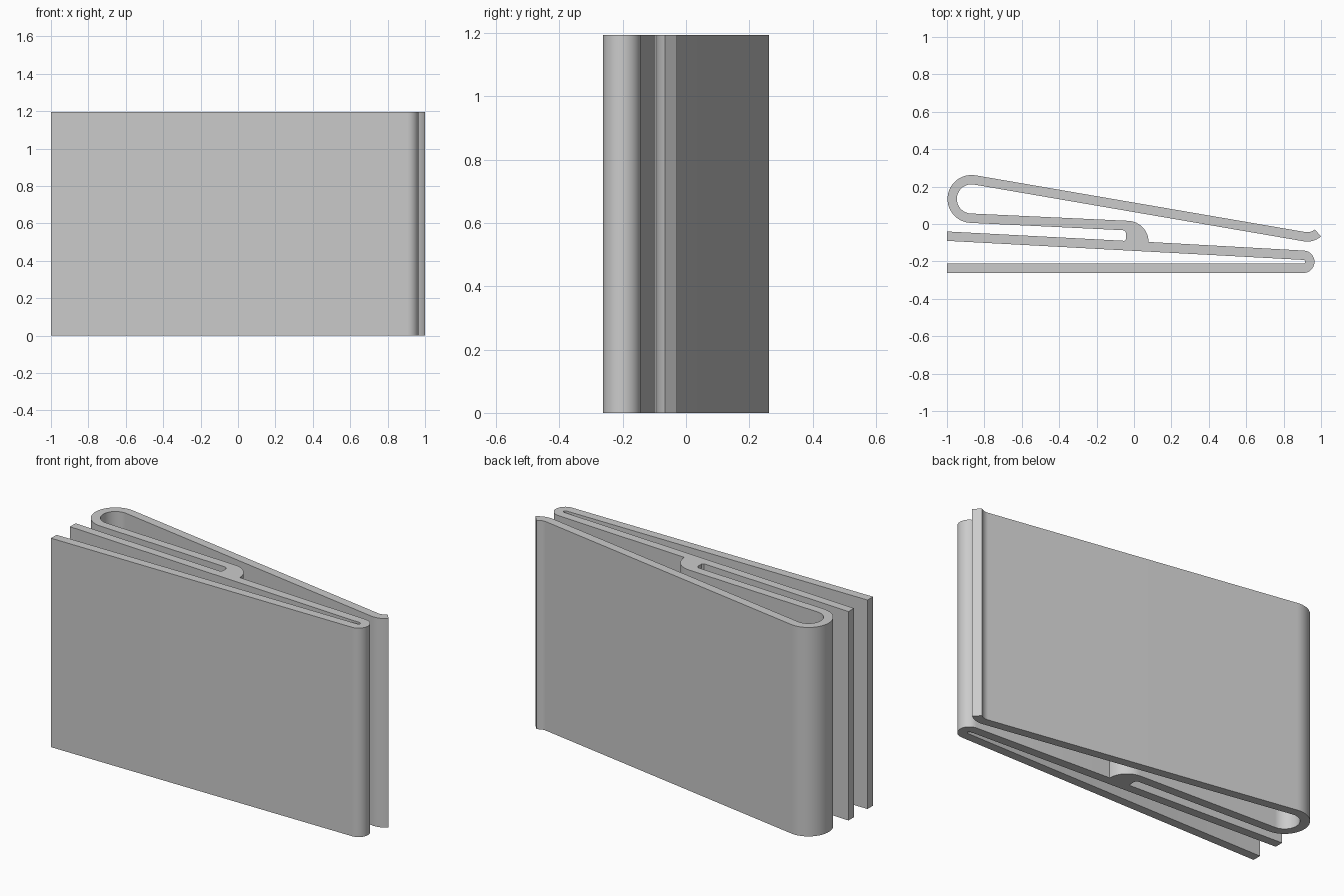
import bpy, bmesh
from math import radians, cos, sin

cube = bpy.data.objects.get("Cube")
if cube:
    bpy.data.objects.remove(cube, do_unlink=True)

HEIGHT = 1.195
WALL = 0.05


def arc(centre, r, start, end, steps=16):
    """Points along a circular arc, angles in degrees."""
    out = []
    for i in range(steps + 1):
        a = radians(start + (end - start) * i / steps)
        out.append((centre[0] + r * cos(a), centre[1] + r * sin(a)))
    return out


# Bend centres of the folded strip
fold = (0.905, -0.202)    # tight fold joining front and middle plates
hook = (-0.035, -0.096)   # hook joining the middle plate to the arm
loop = (-0.869, 0.134)    # wide spring loop
lip = (0.926, 0.018)      # flared tip of the back plate
LOOP_R, LIP_R, FOLD_R = 0.128, 0.112, 0.06

outline = [(-1, -0.262)]                                   # front plate
outline += arc(fold, FOLD_R, -90, 87)                      # outside of fold
outline += arc(hook, 0.113, 0, 87)                         # outside of hook
outline += arc(loop, LOOP_R - WALL, 267, 80.4, 28)         # inside of loop
outline += arc(lip, LIP_R, -99.6, -49)                     # outside of lip
outline += arc(lip, LIP_R - WALL, -49, -99.6)              # inside of lip
outline += arc(loop, LOOP_R, 80.4, 267, 28)                # outside of loop
outline += arc((-0.062, -0.053), 0.02, 87, 0, 6)           # inside of hook
outline += [(-0.042, -0.08), (-0.05, -0.09)]
outline += [(-1, -0.04), (-1, -0.09)]                      # middle plate end
outline += arc(fold, FOLD_R - WALL, 87, -90, 8)            # inside of fold
outline += [(-1, -0.212)]                                  # front plate end

# Extrude the strip profile upwards
bm = bmesh.new()
base = bm.faces.new([bm.verts.new((x, y, 0)) for x, y in outline])
top = bmesh.ops.extrude_face_region(bm, geom=[base], use_keep_orig=True)
verts = [v for v in top["geom"] if isinstance(v, bmesh.types.BMVert)]
bmesh.ops.translate(bm, vec=(0, 0, HEIGHT), verts=verts)
bmesh.ops.recalc_face_normals(bm, faces=bm.faces)
mesh = bpy.data.meshes.new("folded_strip")
bm.to_mesh(mesh)
bm.free()
strip = bpy.data.objects.new("folded_strip", mesh)
bpy.context.collection.objects.link(strip)

# Plain grey finish
grey = bpy.data.materials.new("plain_grey")
grey.use_nodes = True
colour = (0.6, 0.6, 0.6, 1)
grey.diffuse_color = colour
grey.node_tree.nodes["Principled BSDF"].inputs["Base Color"].default_value = colour
mesh.materials.append(grey)

bpy.ops.object.select_all(action="DESELECT")
strip.select_set(True)
bpy.context.view_layer.objects.active = strip
bpy.ops.object.shade_smooth_by_angle(angle=radians(30))
